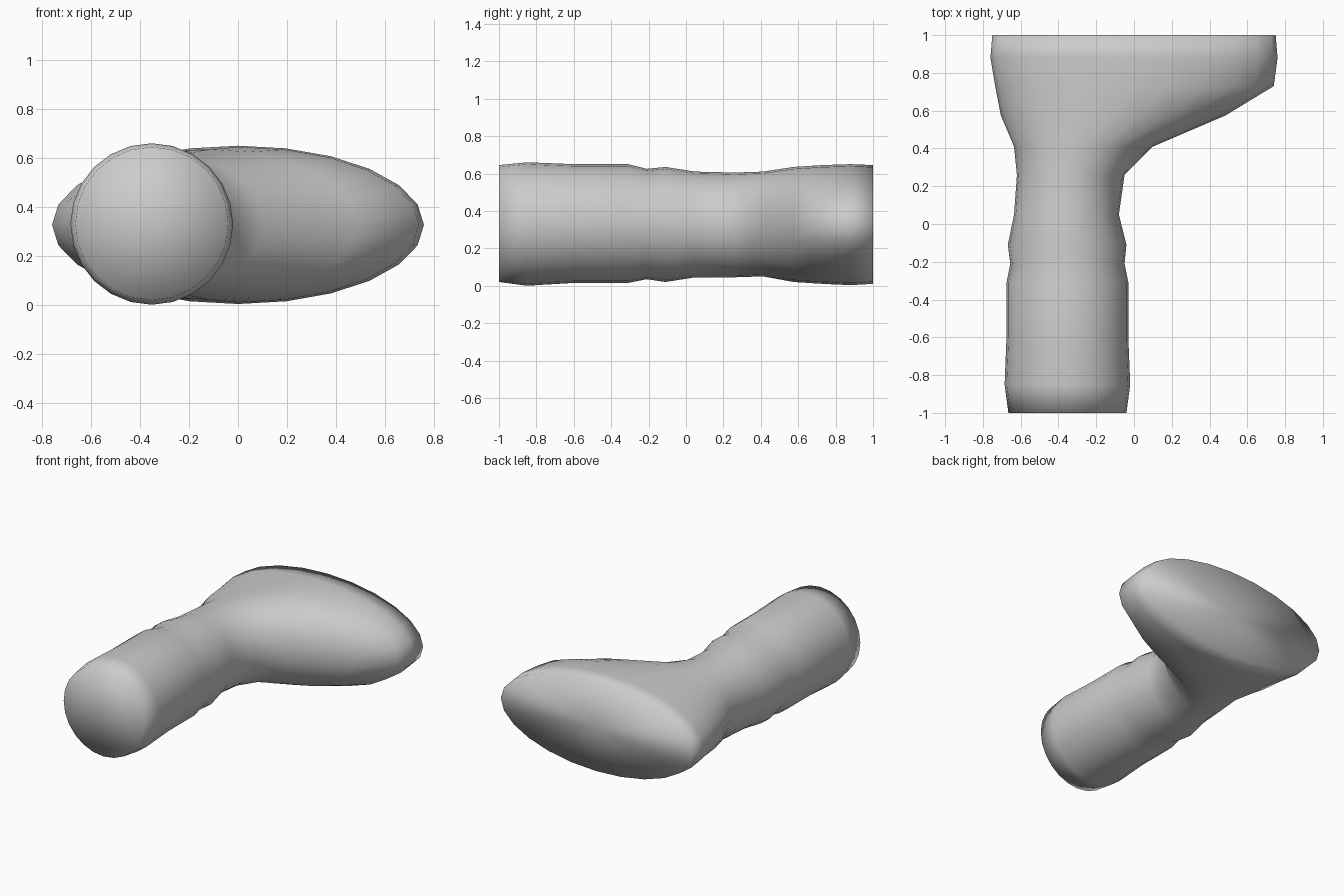
import bpy, bmesh, math

if "Cube" in bpy.data.objects:
    bpy.data.objects.remove(bpy.data.objects["Cube"])

SIDES = 24

# Stations along the body: y, x min, x max, z min, z max
STATIONS = [
    (-1.00, -0.665, -0.04, 0.02, 0.645),
    (-0.85, -0.685, -0.02, 0.00, 0.660),
    (-0.60, -0.675, -0.03, 0.015, 0.65),
    (-0.31, -0.675, -0.03, 0.015, 0.65),
    (-0.21, -0.655, -0.05, 0.035, 0.625),
    (-0.11, -0.668, -0.04, 0.02, 0.635),
    (0.05, -0.635, -0.08, 0.045, 0.61),
    (0.26, -0.62, -0.05, 0.045, 0.605),
    (0.41, -0.635, 0.10, 0.05, 0.61),
    (0.575, -0.705, 0.485, 0.02, 0.635),
    (0.73, -0.735, 0.74, 0.01, 0.645),
    (0.88, -0.76, 0.76, 0.003, 0.65),
    (1.00, -0.75, 0.75, 0.01, 0.645),
]


def add_ring(bm, y, x0, x1, z0, z1):
    cx, cz, rx, rz = (x0 + x1) / 2, (z0 + z1) / 2, (x1 - x0) / 2, (z1 - z0) / 2
    return [bm.verts.new((cx + rx * math.cos(2 * math.pi * i / SIDES), y,
                          cz + rz * math.sin(2 * math.pi * i / SIDES)))
            for i in range(SIDES)]


def add_cap(bm, ring, station):
    y, x0, x1, z0, z1 = station
    centre = bm.verts.new(((x0 + x1) / 2, y, (z0 + z1) / 2))
    for i in range(SIDES):
        bm.faces.new((ring[i], ring[(i + 1) % SIDES], centre))


# Round handle flowing into a wide, offset elliptical head
bm = bmesh.new()
rings = [add_ring(bm, *s) for s in STATIONS]
for a, b in zip(rings, rings[1:]):
    for i in range(SIDES):
        j = (i + 1) % SIDES
        bm.faces.new((a[i], a[j], b[j], b[i]))

# Flat ends of the handle and head
add_cap(bm, rings[0], STATIONS[0])
add_cap(bm, rings[-1], STATIONS[-1])
bmesh.ops.recalc_face_normals(bm, faces=bm.faces)
for f in bm.faces:
    f.smooth = True

mesh = bpy.data.meshes.new("handle_with_flared_head")
bm.to_mesh(mesh)
bm.free()
obj = bpy.data.objects.new("handle_with_flared_head", mesh)
bpy.context.collection.objects.link(obj)
